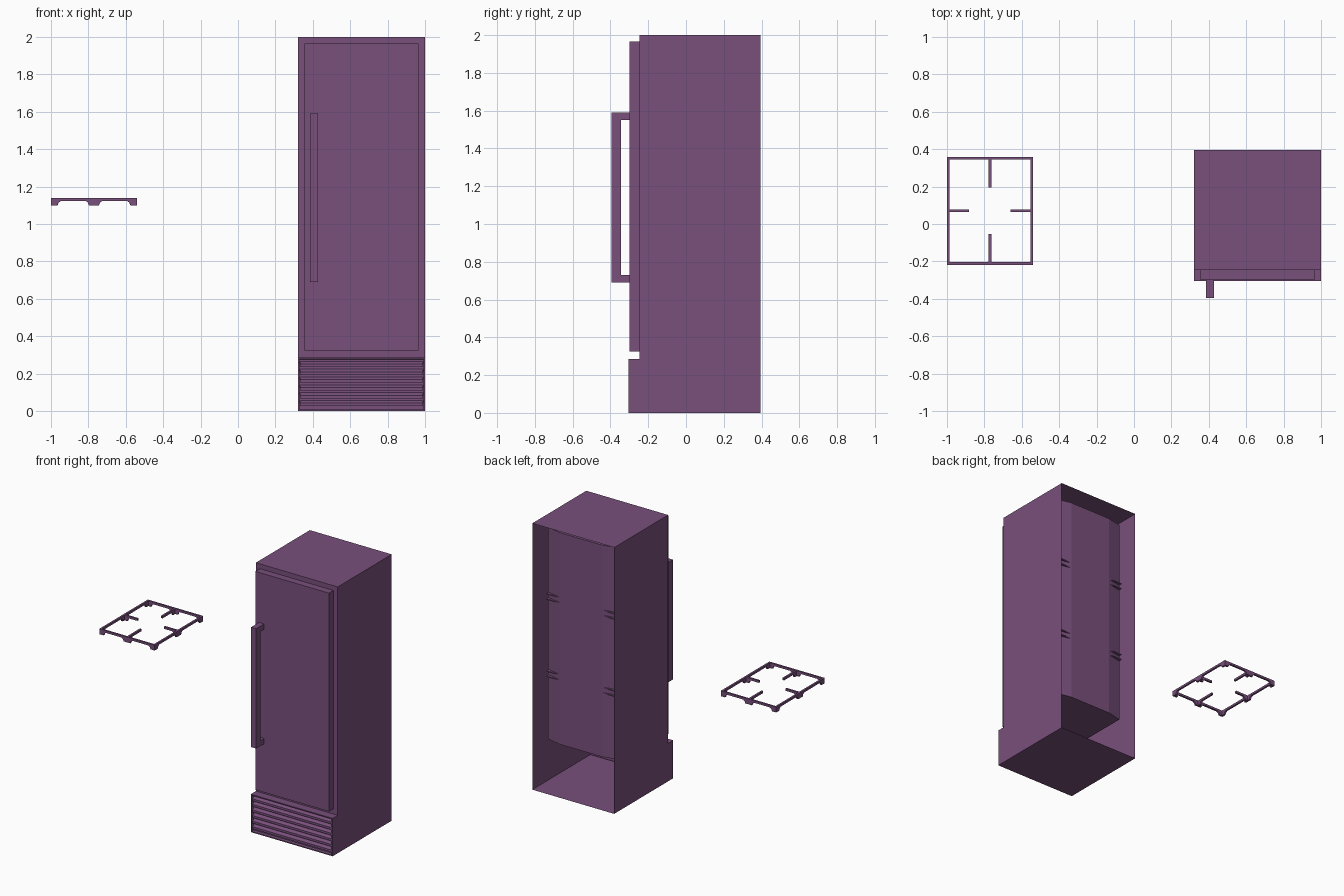
import bpy, bmesh
from mathutils import Vector

cube = bpy.data.objects.get("Cube")
if cube:
    bpy.data.objects.remove(cube)

PURPLE = (0.19, 0.08, 0.2, 1)
plum = bpy.data.materials.new("plum_enamel")
plum.use_nodes = True
plum.diffuse_color = PURPLE
plum.node_tree.nodes["Principled BSDF"].inputs["Base Color"].default_value = PURPLE


def finish(name, bm, fix_normals=True):
    if fix_normals:
        bmesh.ops.recalc_face_normals(bm, faces=bm.faces[:])
    mesh = bpy.data.meshes.new(name)
    bm.to_mesh(mesh)
    bm.free()
    mesh.materials.append(plum)
    obj = bpy.data.objects.new(name, mesh)
    bpy.context.scene.collection.objects.link(obj)
    return obj


def prism(name, points, sweep):
    """Closed solid: a flat outline swept along a vector."""
    bm = bmesh.new()
    face = bm.faces.new([bm.verts.new(p) for p in points])
    new = bmesh.ops.extrude_face_region(bm, geom=[face])["geom"]
    bmesh.ops.translate(bm, vec=sweep, verts=[v for v in new if isinstance(v, bmesh.types.BMVert)])
    return finish(name, bm)


def box(name, x, y, z):
    base = [(x[0], y[0], z[0]), (x[1], y[0], z[0]), (x[1], y[1], z[0]), (x[0], y[1], z[0])]
    return prism(name, base, (0, 0, z[1] - z[0]))


# Cabinet: stepped side profile, open at the back
X0, X1, BACK, FRONT, BASE = 0.32, 1.0, 0.395, -0.245, -0.305
STEP = 0.285
profile = [(BACK, 0), (BASE, 0), (BASE, STEP), (FRONT, STEP), (FRONT, 2), (BACK, 2)]
bm = bmesh.new()
right = [bm.verts.new((X0, y, z)) for y, z in profile]
left = [bm.verts.new((X1, y, z)) for y, z in profile]
bm.faces.new(right)
bm.faces.new(left[::-1])
strips = [bm.faces.new((right[i], left[i], left[i + 1], right[i + 1])) for i in range(5)]
bmesh.ops.recalc_face_normals(bm, faces=bm.faces[:])
# Grille opening sunk into the base front
bmesh.ops.inset_region(bm, faces=[strips[1]], thickness=0.011)
bmesh.ops.inset_region(bm, faces=[strips[1]], thickness=0.0005, depth=-0.025)
finish("cabinet", bm, False)

# Louvre slats, each tilted down to the front
for i in range(6):
    z = 0.026 + i * 0.042
    slat = [(X0 + 0.012, BASE + 0.004, z), (X0 + 0.012, BASE + 0.004, z + 0.016),
            (X0 + 0.012, BASE + 0.024, z + 0.03), (X0 + 0.012, BASE + 0.024, z + 0.014)]
    prism(f"grille_slat_{i + 1}", slat, (X1 - X0 - 0.024, 0, 0))

# Door and handle
box("door", (0.355, 0.965), (-0.3, -0.247), (0.325, 1.965))
handle = [(-0.3, 0.69), (-0.395, 0.69), (-0.395, 1.59), (-0.3, 1.59),
          (-0.3, 1.55), (-0.345, 1.55), (-0.345, 0.73), (-0.3, 0.73)]
prism("door_handle", [(0.385, y, z) for y, z in handle], (0.042, 0, 0))

# Inner liner with chamfered rear corners
liner = [(0.37, -0.24), (0.37, 0.28), (0.485, 0.305), (0.835, 0.305), (0.95, 0.28), (0.95, -0.24)]
prism("inner_liner", [(x, y, 0.35) for x, y in liner], (0, 0, 1.59))

# Shelf plates whose square corners pass through the chamfers
for i, z in enumerate((0.83, 0.87, 1.41, 1.45)):
    box(f"shelf_plate_{i + 1}", (0.372, 0.948), (-0.2, 0.304), (z - 0.004, z + 0.004))

# Burner grate
TOP, UNDER, FOOT = 1.14, 1.124, 1.10
GX, GY, HX, HY, BAR = -0.77, 0.07, 0.23, 0.288, 0.014


def upright(name, center, direction, outline):
    """Thin upright plate: outline runs along a direction and up z."""
    d = Vector(direction)
    side = Vector((-d.y, d.x, 0)) * BAR
    prism(name, [Vector(center) + d * t + Vector((0, 0, z)) - side / 2 for t, z in outline], side)


def rail_outline(half, corner):
    # Feet at both ends and the middle, with arches between
    arch_a, arch_b = half - corner, 0.027
    right_half = [(arch_b, FOOT), (arch_b + 0.005, FOOT + 0.014), (arch_b + 0.018, UNDER),
                  (arch_a - 0.018, UNDER), (arch_a - 0.005, FOOT + 0.014), (arch_a, FOOT),
                  (half, FOOT), (half, TOP)]
    return right_half + [(-t, z) for t, z in reversed(right_half)]


finger_root = [(0, FOOT), (0.022, FOOT), (0.027, FOOT + 0.014), (0.04, UNDER)]
for s, word in ((-1, "right"), (1, "left")):
    upright(f"grate_{word}_rail", (GX + s * (HX - BAR / 2), GY, 0), (0, 1, 0),
            rail_outline(HY - BAR, 0.022))
    upright(f"grate_{word}_finger", (GX + s * (HX - BAR), GY, 0), (-s, 0, 0),
            finger_root + [(0.105, UNDER), (0.105, TOP), (0, TOP)])
for s, word in ((-1, "front"), (1, "back")):
    upright(f"grate_{word}_rail", (GX, GY + s * (HY - BAR / 2), 0), (1, 0, 0),
            rail_outline(HX, 0.035))
    upright(f"grate_{word}_finger", (GX, GY + s * (HY - BAR), 0), (0, -s, 0),
            finger_root + [(0.15, UNDER), (0.15, TOP), (0, TOP)])
